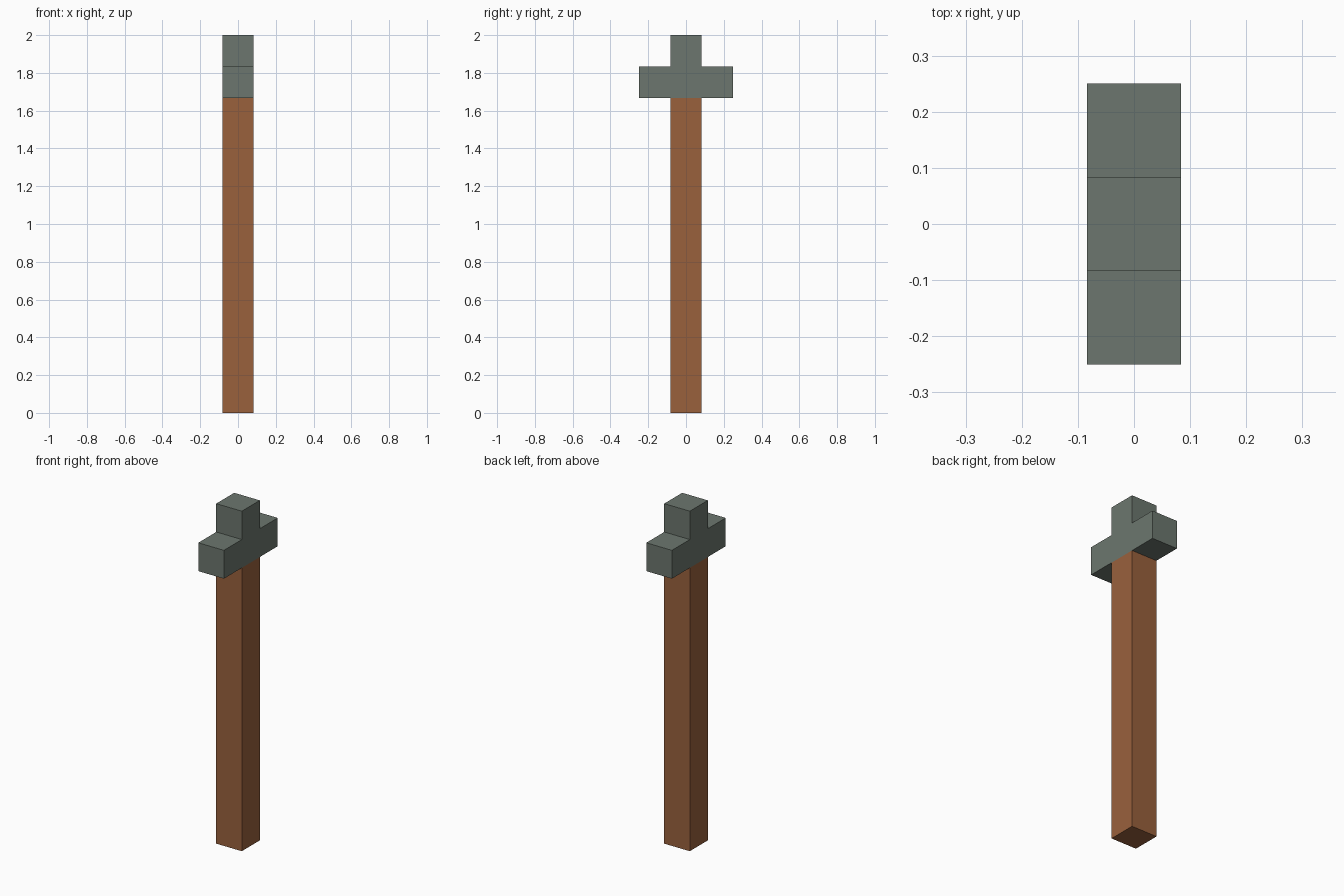
import bpy
import bmesh

cube = bpy.data.objects.get("Cube")
if cube:
    bpy.data.objects.remove(cube, do_unlink=True)

U = 1 / 6   # side of one block
H = U / 2   # half a block


def make_material(name, rgb):
    mat = bpy.data.materials.new(name)
    mat.use_nodes = True
    mat.diffuse_color = (*rgb, 1)
    mat.node_tree.nodes["Principled BSDF"].inputs["Base Color"].default_value = (*rgb, 1)
    return mat


def extrude_profile(name, profile, mat):
    """Extrude a (y, z) outline across the full width in x."""
    bm = bmesh.new()
    face = bm.faces.new([bm.verts.new((-H, y, z)) for y, z in profile])
    ext = bmesh.ops.extrude_face_region(bm, geom=[face])
    verts = [v for v in ext["geom"] if isinstance(v, bmesh.types.BMVert)]
    bmesh.ops.translate(bm, vec=(U, 0, 0), verts=verts)
    bmesh.ops.recalc_face_normals(bm, faces=bm.faces)
    mesh = bpy.data.meshes.new(name)
    bm.to_mesh(mesh)
    bm.free()
    mesh.materials.append(mat)
    obj = bpy.data.objects.new(name, mesh)
    bpy.context.collection.objects.link(obj)
    return obj


wood = make_material("brown wood", (0.32, 0.119, 0.046))
stone = make_material("grey stone", (0.15, 0.183, 0.156))

# Square shaft, ten blocks tall
base, shoulder, top = 10 * U, 11 * U, 12 * U
extrude_profile("shaft", [(-H, 0), (H, 0), (H, base), (-H, base)], wood)

# Head: a three-block crossbar with one block on top
half = [(3 * H, base), (3 * H, shoulder), (H, shoulder), (H, top)]
extrude_profile("head", half + [(-y, z) for y, z in reversed(half)], stone)
